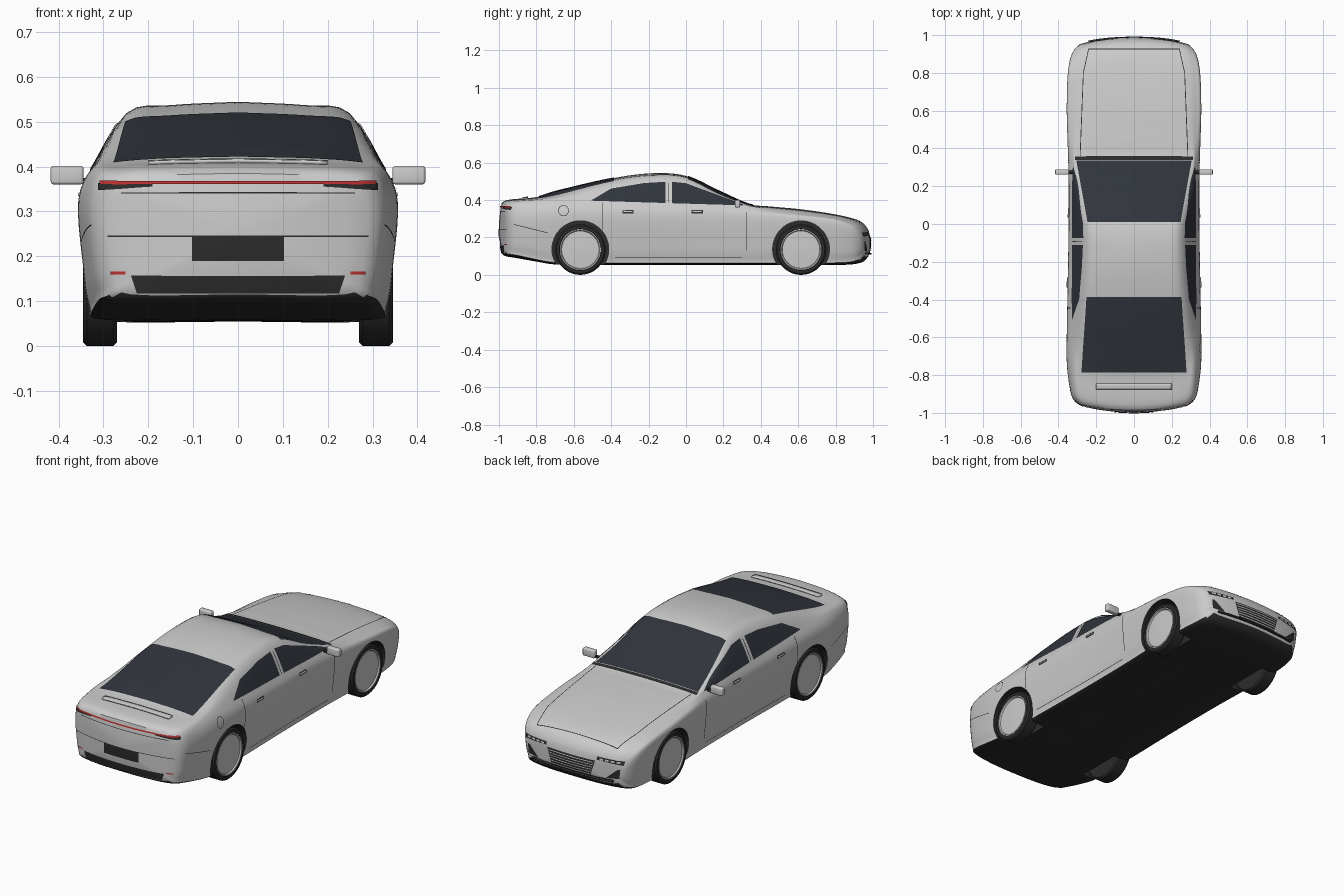
import bpy, bmesh, math
from mathutils import Vector
from mathutils.bvhtree import BVHTree

if "Cube" in bpy.data.objects:
    bpy.data.objects.remove(bpy.data.objects["Cube"])


def mat(name, c):
    m = bpy.data.materials.new(name)
    m.diffuse_color = (*c, 1)
    m.use_nodes = True
    m.node_tree.nodes["Principled BSDF"].inputs["Base Color"].default_value = m.diffuse_color
    return m


PAINT = mat("paint", (0.6, 0.6, 0.6))
DARK = mat("dark_trim", (0.025, 0.025, 0.025))
GLASS = mat("glass", (0.03, 0.035, 0.045))
RED = mat("red_lamp", (0.5, 0.03, 0.03))


def add(name, bm, mats, angle=35):
    me = bpy.data.meshes.new(name)
    bm.to_mesh(me)
    bm.free()
    ob = bpy.data.objects.new(name, me)
    bpy.context.collection.objects.link(ob)
    for m in mats:
        me.materials.append(m)
    smooth(ob, angle)
    return ob


def smooth(ob, angle=35):
    bpy.ops.object.select_all(action='DESELECT')
    ob.select_set(True)
    bpy.context.view_layer.objects.active = ob
    bpy.ops.object.shade_smooth_by_angle(angle=math.radians(angle))


def hermite(ts, ps, t):
    i = max(k for k in range(len(ts) - 1) if k == 0 or ts[k] <= t)
    n = len(ts) - 1

    def tan(k):
        a, b = max(k - 1, 0), min(k + 1, n)
        return (ps[b] - ps[a]) / (ts[b] - ts[a])
    h = ts[i + 1] - ts[i]
    s = (t - ts[i]) / h
    return (ps[i] * (2*s**3 - 3*s*s + 1) + tan(i) * h * (s**3 - 2*s*s + s)
            + ps[i + 1] * (3*s*s - 2*s**3) + tan(i + 1) * h * (s**3 - s*s))


# body stations: y, bottom, half width, its z, belt width, z, roof width, z, top
ST = [(-.985, .115, .290, .29, .278, .358, .22, .375, .385),
      (-.97, .102, .315, .30, .295, .37, .24, .388, .396),
      (-.93, .095, .333, .305, .312, .38, .25, .397, .404),
      (-.80, .073, .350, .32, .322, .392, .275, .405, .416),
      (-.70, .058, .356, .325, .325, .397, .28, .42, .446),
      (-.385, .055, .352, .325, .325, .395, .258, .495, .518),
      (-.17, .055, .348, .32, .322, .39, .25, .518, .544),
      (0, .055, .346, .318, .322, .385, .25, .508, .529),
      (.18, .055, .346, .315, .325, .375, .283, .425, .447),
      (.34, .055, .348, .312, .325, .36, .30, .37, .378),
      (.45, .055, .352, .31, .328, .343, .28, .358, .366),
      (.62, .055, .356, .30, .33, .325, .28, .34, .35),
      (.80, .055, .350, .28, .325, .302, .27, .315, .323),
      (.91, .06, .335, .25, .31, .275, .26, .288, .296),
      (.955, .075, .315, .22, .292, .25, .25, .263, .27),
      (.975, .10, .292, .19, .272, .222, .23, .233, .24)]
YS = [s[0] for s in ST]


def ring(y, k=1.0, bulge=0.0):
    zb, w, zs, wb, zl, wr, zr, zt = (hermite(YS, [s[c] for s in ST], y) for c in range(1, 9))
    xs = [0, .82*w, .93*w, .975*w, w, wb, wr, .6*wr, 0]
    zs_ = [zb, zb, zb + .03, (zb + zs) / 2, zs, zl, zr, zt - .3*(zt - zr), zt]
    ts = list(range(9))
    half = [(hermite(ts, xs, i / 4), hermite(ts, zs_, i / 4)) for i in range(33)]
    half[0], half[-1] = (0, zb), (0, zt)
    pts = half + [(-x, z) for x, z in half[-2:0:-1]]
    zc, sg = (zb + zt) / 2, math.copysign(1, y)
    f = max(0, (abs(y) - .75) / .25)
    f = f * f * (3 - 2*f)
    return [(x*k, y + sg*(bulge*(1 - k*k) - .03*(x*k/.3)**2*f), zc + (z - zc)*k) for x, z in pts]


# body shell
N = 96
rings = [ring(YS[0], k, .015) for k in (.03, .3, .6, .85)]
rings += [ring(YS[0] + (YS[-1] - YS[0]) * (.5 - .5*math.cos(math.pi*i/N)*(1 - .35*math.sin(math.pi*i/N)))) for i in range(N + 1)]
rings += [ring(YS[-1], k, .012) for k in (.85, .6, .3, .03)]
bm = bmesh.new()
vr = [[bm.verts.new(p) for p in r] for r in rings]
n = len(vr[0])
for a, b in zip(vr, vr[1:]):
    for i in range(n):
        bm.faces.new((a[i], a[(i+1) % n], b[(i+1) % n], b[i]))
bm.faces.new(vr[0])
bm.faces.new(vr[-1])
bmesh.ops.recalc_face_normals(bm, faces=bm.faces)
for f in bm.faces:
    f.material_index = int(f.normal.z < -.45 and f.calc_center_median().z < .13)
BVH = BVHTree.FromBMesh(bm)
body = add("body_shell", bm, [PAINT, DARK])


def lathe(name, prof, mats, x0, y, z, sx=1, seg=48, mi=0):
    bm = bmesh.new()
    rs = [[bm.verts.new((x0 + sx*x, y + r*math.cos(2*math.pi*i/seg), z + r*math.sin(2*math.pi*i/seg)))
           for i in range(seg)] for r, x in prof]
    for a, b in zip(rs, rs[1:]):
        for i in range(seg):
            bm.faces.new((a[i], a[(i+1) % seg], b[(i+1) % seg], b[i]))
    bm.faces.new(rs[0])
    bm.faces.new(rs[-1])
    bmesh.ops.recalc_face_normals(bm, faces=bm.faces)
    for f in bm.faces:
        f.material_index = mi
    return add(name, bm, mats)


# wheels and wheel arches
for y, end in ((-.565, "rear"), (.615, "front")):
    for s, side in ((-1, "left"), (1, "right")):
        cut = lathe("arch_cutter", [(.152, .235), (.152, .5)], [PAINT, DARK], 0, y, .137, s, 48, 1)
        cut.hide_render = True
        md = body.modifiers.new("arch", 'BOOLEAN')
        md.operation, md.solver, md.object = 'DIFFERENCE', 'EXACT', cut
        bpy.context.view_layer.objects.active = body
        bpy.ops.object.modifier_apply(modifier=md.name)
        bpy.data.objects.remove(cut)
        lathe(f"{end}_{side}_tyre", [(.10, .272), (.127, .27), (.135, .278), (.135, .337), (.127, .345),
                                     (.112, .346), (.108, .335)], [DARK], 0, y, .135, s)
        lathe(f"{end}_{side}_rim", [(.106, .30), (.110, .345), (.104, .345), (.10, .338), (.03, .342)],
              [PAINT], 0, y, .135, s)
smooth(body)


def patch(name, fn, axis, side, m, nu=16, nv=6, off=.003, thick=0):
    """Lays a (u,v) shape on the body by ray projection along an axis."""
    bm = bmesh.new()
    g, nor = [], Vector()
    for i in range(nu + 1):
        row = []
        for j in range(nv + 1):
            a, b = fn(i / nu, j / nv)
            o, d = {'x': ((side, a, b), (-side, 0, 0)), 'y': ((a, 2*side, b), (0, -side, 0)),
                    'z': ((a, b, 1), (0, 0, -1))}[axis]
            p, nn, _, _ = BVH.ray_cast(Vector(o), Vector(d))
            if p is None:
                p, nn, _, _ = BVH.find_nearest(Vector(o) + Vector(d) * (1.1 if axis == 'y' else .7))
            nor += nn
            row.append(bm.verts.new(p + nn * off))
        g.append(row)
    for i in range(nu):
        for j in range(nv):
            bm.faces.new((g[i][j], g[i+1][j], g[i+1][j+1], g[i][j+1]))
    bm.normal_update()
    if sum((f.normal * f.calc_area() for f in bm.faces), Vector()).dot(nor) < 0:
        bmesh.ops.reverse_faces(bm, faces=bm.faces)
    ob = add(name, bm, [m])
    if thick:
        md = ob.modifiers.new("thickness", 'SOLIDIFY')
        md.thickness = thick
    return ob


def quad(a, b, c, d):
    a, b, c, d = map(Vector, (a, b, c, d))
    return lambda u, v: tuple(a.lerp(b, u).lerp(d.lerp(c, u), v))


def box(x0, x1, z0, z1):
    return quad((x0, z0), (x1, z0), (x1, z1), (x0, z1))


def seam(name, p, q, axis, side, w=.004, m=DARK):
    p, q = Vector(p), Vector(q)
    t = (q - p).normalized().orthogonal() * w / 2
    patch(name, quad(p - t, q - t, q + t, p + t), axis, side, m, 24, 1, .002)


# windscreen, rear window, cowl
patch("windscreen", quad((-.305, .335), (.305, .335), (.245, .01), (-.245, .01)), 'z', 1, GLASS, 24, 24)
patch("rear_window", quad((-.278, -.785), (.278, -.785), (.25, -.385), (-.25, -.385)), 'z', 1, GLASS, 24, 24)
patch("cowl", box(-.312, .312, .338, .358), 'z', 1, DARK, 24, 2)
UP = [(-.505, .398), (-.40, .46), (-.22, .49), (-.08, .497), (0, .488), (.12, .443), (.31, .371)]


def pane(y0, y1):
    def fn(u, v):
        y = y0 + (y1 - y0) * u
        lo = .395 - .025 * (y + .505) / .815
        for (a, za), (b, zb) in zip(UP, UP[1:]):
            if a <= y <= b:
                hi = za + (zb - za) * (y - a) / (b - a)
        return y, lo + (max(hi, lo + .001) - lo) * v
    return fn


for s, side in ((-1, "left"), (1, "right")):
    # side glass, doors, handles, fuel flap
    patch(side + "_rear_side_glass", pane(-.505, -.11), 'x', s, GLASS, 30, 10)
    patch(side + "_front_side_glass", pane(-.075, .305), 'x', s, GLASS, 30, 10)
    seam(side + "_pillar_seam", (-.092, .385), (-.092, .49), 'x', s)
    seam(side + "_rear_door_seam", (-.445, .24), (-.445, .385), 'x', s)
    seam(side + "_front_door_seam", (.325, .13), (.325, .335), 'x', s)
    seam(side + "_sill_seam", (-.38, .095), (.3, .095), 'x', s, .003)
    for y in (-.31, .06):
        patch(side + "_door_handle_recess", box(y - .03, y + .03, .329, .345), 'x', s, DARK, 6, 2, .002)
        patch(side + "_door_handle", box(y - .026, y + .026, .333, .341), 'x', s, PAINT, 6, 2, .007, .005)
    if s > 0:
        patch("fuel_flap_seam", lambda u, v: (-.655 + (.026 + .003*v) * math.cos(2*math.pi*u),
              .343 + (.026 + .003*v) * math.sin(2*math.pi*u)), 'x', s, DARK, 32, 1, .002)
    seam(side + "_bumper_seam", (-.92, .27), (-.74, .225), 'x', s, .003)
    seam(side + "_bonnet_seam", (s*.285, .36), (s*.268, .80), 'z', 1)
    seam(side + "_bonnet_front_seam", (s*.268, .80), (s*.24, .925), 'z', 1)
    # lamps
    patch(side + "_tail_lamp", quad((s*.19, .355), (s*.31, .347), (s*.31, .362), (s*.19, .362)), 'y', -1, DARK, 14, 2)
    patch(side + "_reflector", box(s*.25, s*.283, .16, .166), 'y', -1, RED, 4, 1)
    patch(side + "_headlamp", quad((s*.15, .212), (s*.29, .205), (s*.295, .226), (s*.15, .228)), 'y', 1, DARK, 14, 3)
    for k in range(4):
        x = s * (.165 + .03*k)
        patch(side + "_headlamp_cell", box(x, x + s*.02, .213, .222), 'y', 1, PAINT, 3, 1, .005)
    patch(side + "_front_vent", quad((s*.20, .125), (s*.27, .13), (s*.275, .18), (s*.262, .18)), 'y', 1, DARK, 6, 4)
    # wing mirror and its arm
    for nm, c, d, m, bv in (("mirror", (.381, .275, .381), (.073, .028, .041), PAINT, .006),
                            ("mirror_arm", (.338, .275, .369), (.04, .018, .012), DARK, .003)):
        bm = bmesh.new()
        bmesh.ops.create_cube(bm, size=1)
        for v in bm.verts:
            v.co = Vector((s*c[0] + v.co.x*d[0], c[1] + v.co.y*d[1], c[2] + v.co.z*d[2]))
        bmesh.ops.bevel(bm, geom=bm.edges[:], offset=bv, segments=3, profile=.5, affect='EDGES')
        add(f"{side}_{nm}", bm, [m])

# tail details
patch("tail_light_bar", box(-.305, .305, .360, .367), 'y', -1, RED, 40, 1, .005)
patch("plate_recess", box(-.102, .102, .19, .245), 'y', -1, DARK, 12, 4)
patch("rear_diffuser", quad((-.225, .118), (.225, .118), (.238, .157), (-.238, .157)), 'y', -1, DARK, 24, 4)
patch("boot_spoiler", box(-.20, .20, -.875, -.845), 'z', 1, PAINT, 24, 3, .008, .008)
seam("boot_seam_upper", (-.26, .341), (.26, .341), 'y', -1, .003)
seam("boot_seam_lower", (-.29, .245), (.29, .245), 'y', -1, .003)

# nose details
seam("bonnet_nose_seam", (-.24, .925), (.24, .925), 'z', 1)
patch("grille", quad((-.115, .118), (.115, .118), (.142, .205), (-.142, .205)), 'y', 1, DARK, 16, 6)
for k in range(6):
    z = .128 + .013*k
    w = .113 + .027*(z - .118)/.087
    patch("grille_slat", box(-w, w, z, z + .004), 'y', 1, PAINT, 16, 1, .006)
patch("front_lip", box(-.24, .24, .112, .119), 'y', 1, DARK, 24, 1, .012, .012)
